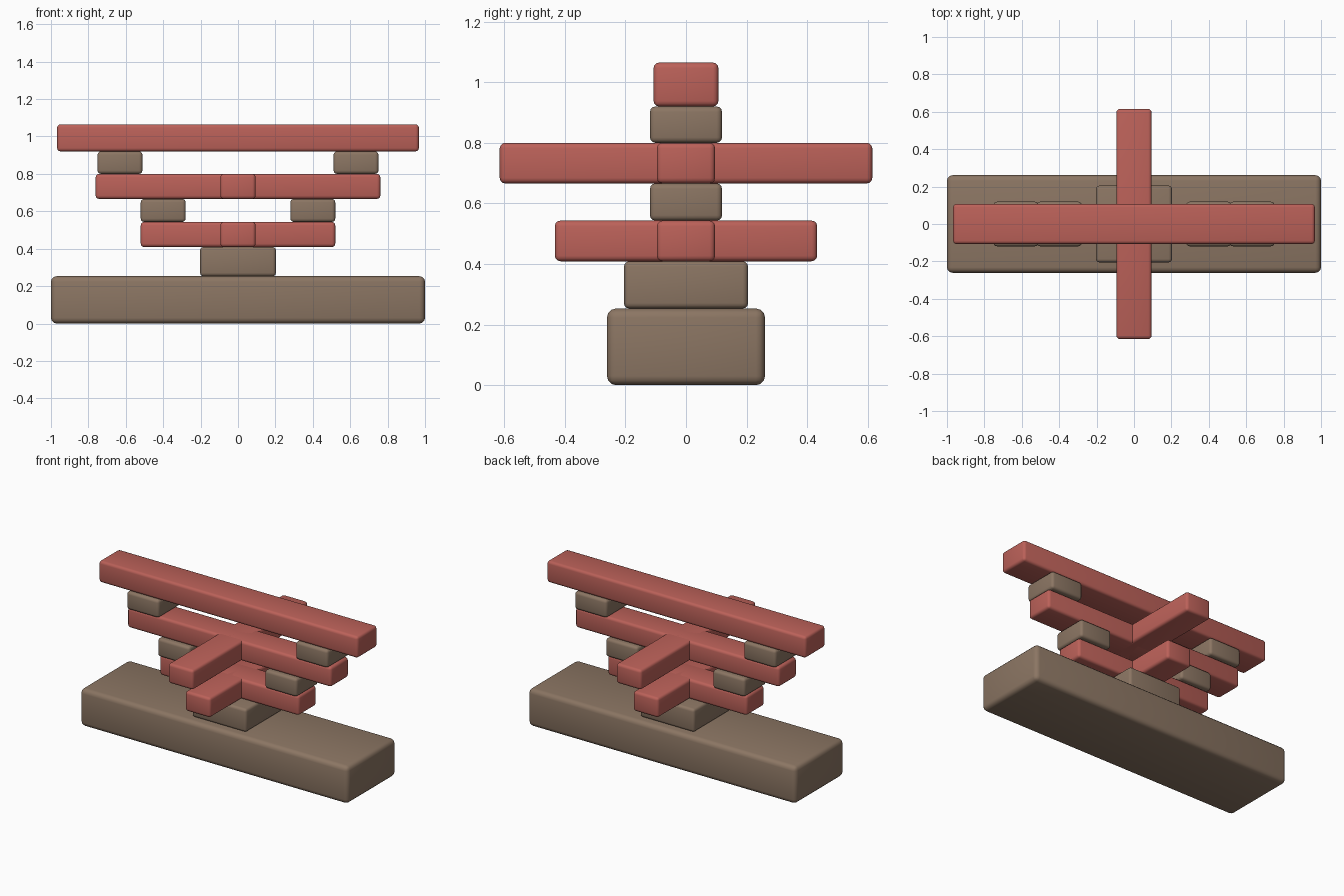
import bpy

if "Cube" in bpy.data.objects:
    bpy.data.objects.remove(bpy.data.objects["Cube"], do_unlink=True)


def make_material(name, colour):
    mat = bpy.data.materials.new(name)
    mat.use_nodes = True
    mat.diffuse_color = colour
    mat.node_tree.nodes["Principled BSDF"].inputs["Base Color"].default_value = colour
    return mat


red = make_material("red paint", (0.5, 0.12, 0.1, 1))
brown = make_material("brown timber", (0.26, 0.18, 0.125, 1))


def beam(name, half_x, half_y, bottom, top, mat, x=0, bevel=0.018):
    """Rounded timber centred on y = 0, spanning bottom to top."""
    bpy.ops.mesh.primitive_cube_add(size=2, location=(x, 0, (bottom + top) / 2))
    ob = bpy.context.object
    ob.name = name
    ob.scale = (half_x, half_y, (top - bottom) / 2)
    bpy.ops.object.transform_apply(location=False, rotation=False, scale=True)
    ob.data.materials.append(mat)
    mod = ob.modifiers.new("Rounded edges", "BEVEL")
    mod.width = bevel
    mod.segments = 3
    bpy.ops.object.modifier_apply(modifier=mod.name)
    bpy.ops.object.shade_smooth_by_angle()


# Base beam and the cap block standing on it
beam("base_beam", 1.0, 0.261, 0, 0.253, brown, bevel=0.03)
beam("cap_block", 0.203, 0.205, 0.253, 0.409, brown)

# Two tiers: crossed bracket arms with a bearing block near each end
tiers = [
    ("lower", 0.52, 0.433, 0.409, 0.543, 0.666),
    ("upper", 0.761, 0.615, 0.666, 0.8, 0.92),
]
for tier, long_half, cross_half, bottom, arm_top, block_top in tiers:
    beam(tier + "_long_arm", long_half, 0.096, bottom, arm_top, red)
    beam(tier + "_cross_arm", 0.094, cross_half, bottom, arm_top, red)
    for side, sign in (("left", 1), ("right", -1)):
        beam(f"{tier}_{side}_block", 0.12, 0.119, arm_top, block_top, brown,
             x=sign * (long_half - 0.125 + (0.005 if tier == "lower" else -0.005)))

# Top beam carried by the upper blocks
beam("top_beam", 0.967, 0.107, 0.92, 1.065, red)
